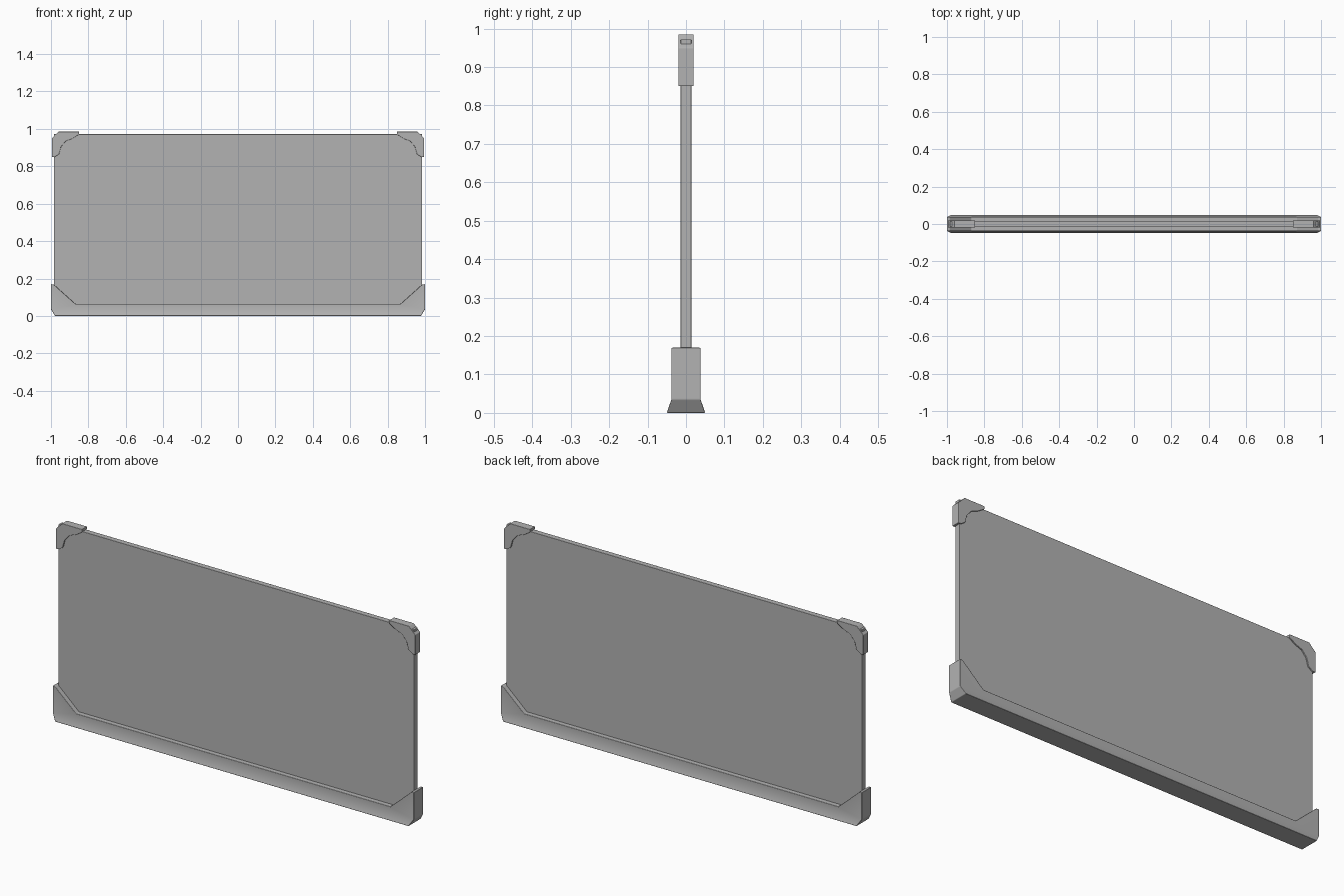
import bpy, bmesh

if "Cube" in bpy.data.objects:
    bpy.data.objects.remove(bpy.data.objects["Cube"])

# Dark grey plastic shared by all parts
grey = bpy.data.materials.new("dark_grey")
grey.diffuse_color = (0.45, 0.45, 0.45, 1.0)
grey.use_nodes = True
grey.node_tree.nodes["Principled BSDF"].inputs["Base Color"].default_value = grey.diffuse_color


def prism(name, outline, half_y, bevel, edit=None):
    """Extrude an x/z outline symmetrically along y, with softened edges."""
    bm = bmesh.new()
    front = [bm.verts.new((x, -half_y, z)) for x, z in outline]
    back = [bm.verts.new((x, half_y, z)) for x, z in outline]
    bm.faces.new(front)
    bm.faces.new(back[::-1])
    n = len(outline)
    for i in range(n):
        j = (i + 1) % n
        bm.faces.new((front[i], back[i], back[j], front[j]))
    if edit:
        edit(bm, front, back)
    bmesh.ops.recalc_face_normals(bm, faces=bm.faces[:])
    for face in bm.faces:
        face.smooth = True
    mesh = bpy.data.meshes.new(name)
    bm.to_mesh(mesh)
    bm.free()
    mesh.materials.append(grey)
    obj = bpy.data.objects.new(name, mesh)
    bpy.context.collection.objects.link(obj)
    mod = obj.modifiers.new("edge_bevel", "BEVEL")
    mod.width = bevel
    mod.segments = 2
    mod.limit_method = "ANGLE"
    mod.angle_limit = 0.45
    mod.harden_normals = True
    return obj


def mirrored(half):
    """Complete a right-hand outline with its left-hand mirror."""
    return half + [(-x, z) for x, z in reversed(half)]


# Thin flat panel, its lower edge seated in the base
prism("panel", mirrored([(0.985, 0.03), (0.985, 0.972)]), 0.014, 0.002)


# U-shaped base rail with a flared foot
def flare(bm, front, back):
    for ring in (front, back):
        knee = [v for v in ring if abs(v.co.z - 0.035) < 0.001]
        bmesh.ops.connect_verts(bm, verts=knee)
        for v in ring:
            if v.co.z < 0.01:
                v.co.y *= 0.05 / 0.038


prism("base_rail",
      mirrored([(0.978, 0.0), (1.0, 0.035), (1.0, 0.17), (0.985, 0.168), (0.87, 0.065)]),
      0.038, 0.003, flare)

# Protective caps on the two upper corners, stepped inner edge
cap = [(0.85, 0.985), (0.96, 0.985), (0.995, 0.95), (0.995, 0.85),
       (0.98, 0.85), (0.957, 0.865), (0.946, 0.905), (0.92, 0.935),
       (0.885, 0.948), (0.85, 0.97)]
for side, name in ((1, "right_corner_cap"), (-1, "left_corner_cap")):
    prism(name, [(side * x, z) for x, z in cap], 0.02, 0.002)
